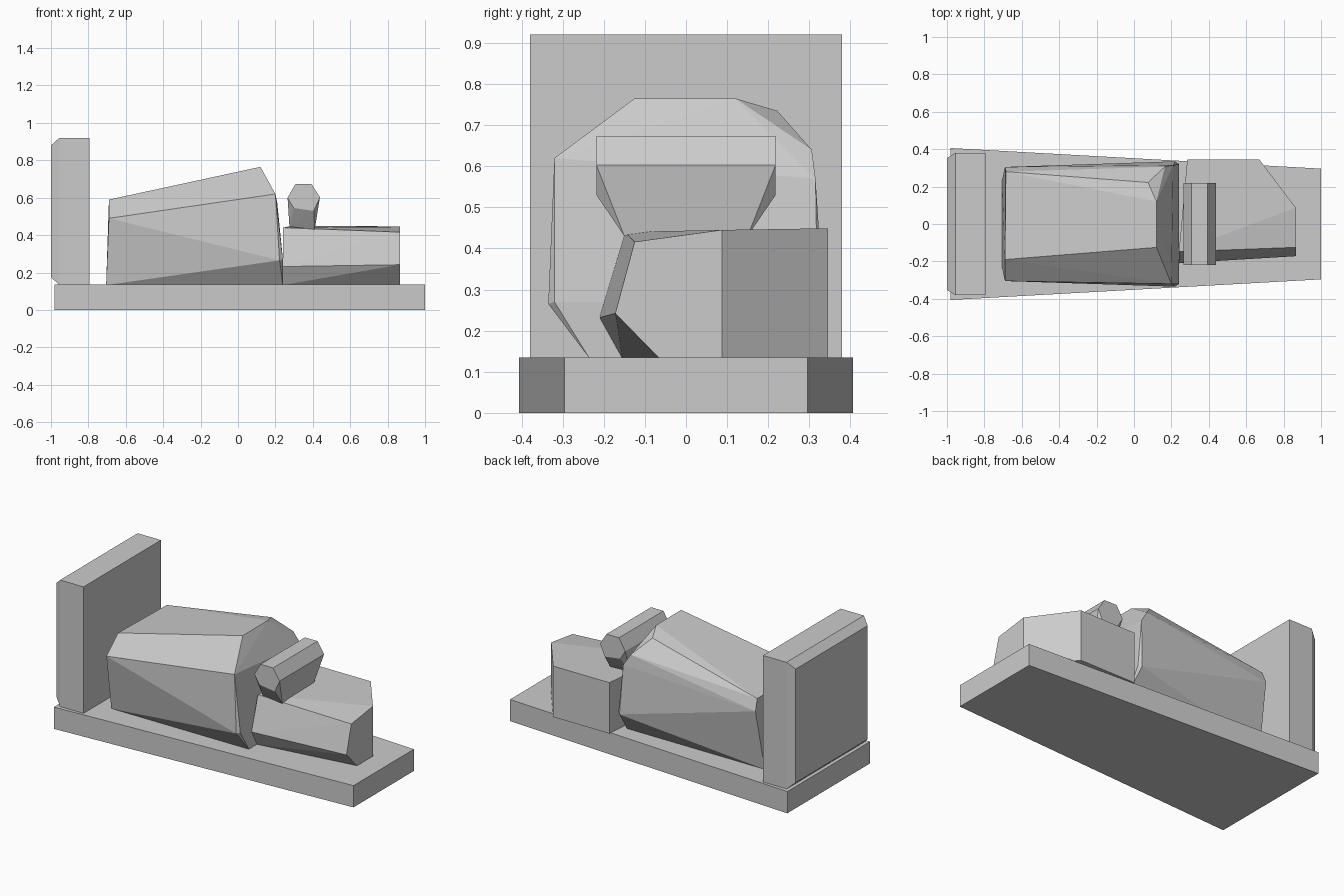
import bpy, bmesh


def hull(name, pts):
    """Flat-faced convex solid around a few corner points."""
    bm = bmesh.new()
    for p in pts:
        bm.verts.new(p)
    res = bmesh.ops.convex_hull(bm, input=bm.verts[:])
    loose = [v for v in bm.verts if not v.link_faces]
    bmesh.ops.delete(bm, geom=loose, context='VERTS')
    bmesh.ops.dissolve_limit(bm, angle_limit=0.02, verts=bm.verts[:], edges=bm.edges[:])
    bmesh.ops.recalc_face_normals(bm, faces=bm.faces[:])
    me = bpy.data.meshes.new(name)
    bm.to_mesh(me)
    bm.free()
    ob = bpy.data.objects.new(name, me)
    bpy.context.collection.objects.link(ob)
    return ob


def both(x, y, z):
    """Point mirrored across the y = 0 plane."""
    return [(x, -y, z), (x, y, z)]


# tapered base slab
hull("base_slab", [p for z in (0, 0.135)
                   for x, y in ((-0.98, 0.406), (1.0, 0.296)) for p in both(x, y, z)])

# upright end board with chamfered outer face
board = []
for x, y, z0, z1 in ((-1.0, 0.353, 0.175, 0.88), (-0.955, 0.38, 0.133, 0.92),
                     (-0.795, 0.38, 0.133, 0.92)):
    board += both(x, y, z0) + both(x, y, z1)
hull("end_board", board)

# large faceted body: rear section, then the taller forward section
rear = both(-0.705, 0.235, 0.133) + [
    (-0.69, -0.305, 0.49), (-0.69, 0.305, 0.516),
    (-0.69, -0.19, 0.59), (-0.685, 0.28, 0.585)]
fore = (both(0.24, 0.235, 0.133) + both(0.222, 0.335, 0.265) + both(0.24, 0.32, 0.27) + [
    (0.2, -0.32, 0.62), (0.21, 0.315, 0.57), (0.165, 0.306, 0.64),
    (0.12, -0.125, 0.765), (0.12, 0.12, 0.765), (0.075, 0.222, 0.735)])
hull("main_body", rear + fore)

# low block with a cut corner and a folded front side
block = [(0.24, -0.148, 0.44), (0.24, -0.21, 0.232), (0.24, -0.155, 0.133),
         (0.865, -0.125, 0.416), (0.865, -0.172, 0.242), (0.865, -0.065, 0.133)]
for x, y, z in ((0.865, 0.087, 0.445), (0.67, 0.345, 0.449), (0.285, 0.345, 0.449)):
    block += [(x, y, z), (x, y, 0.133)]
hull("low_block", block)

# six-sided cross bar tapering down onto the block
bar = []
for x, z in ((0.265, 0.6), (0.307, 0.673), (0.393, 0.673), (0.438, 0.603),
             (0.405, 0.53), (0.298, 0.545)):
    bar += both(x, 0.218, z)
bar += both(0.275, 0.15, 0.445) + both(0.41, 0.15, 0.43)
hull("cross_bar", bar)
